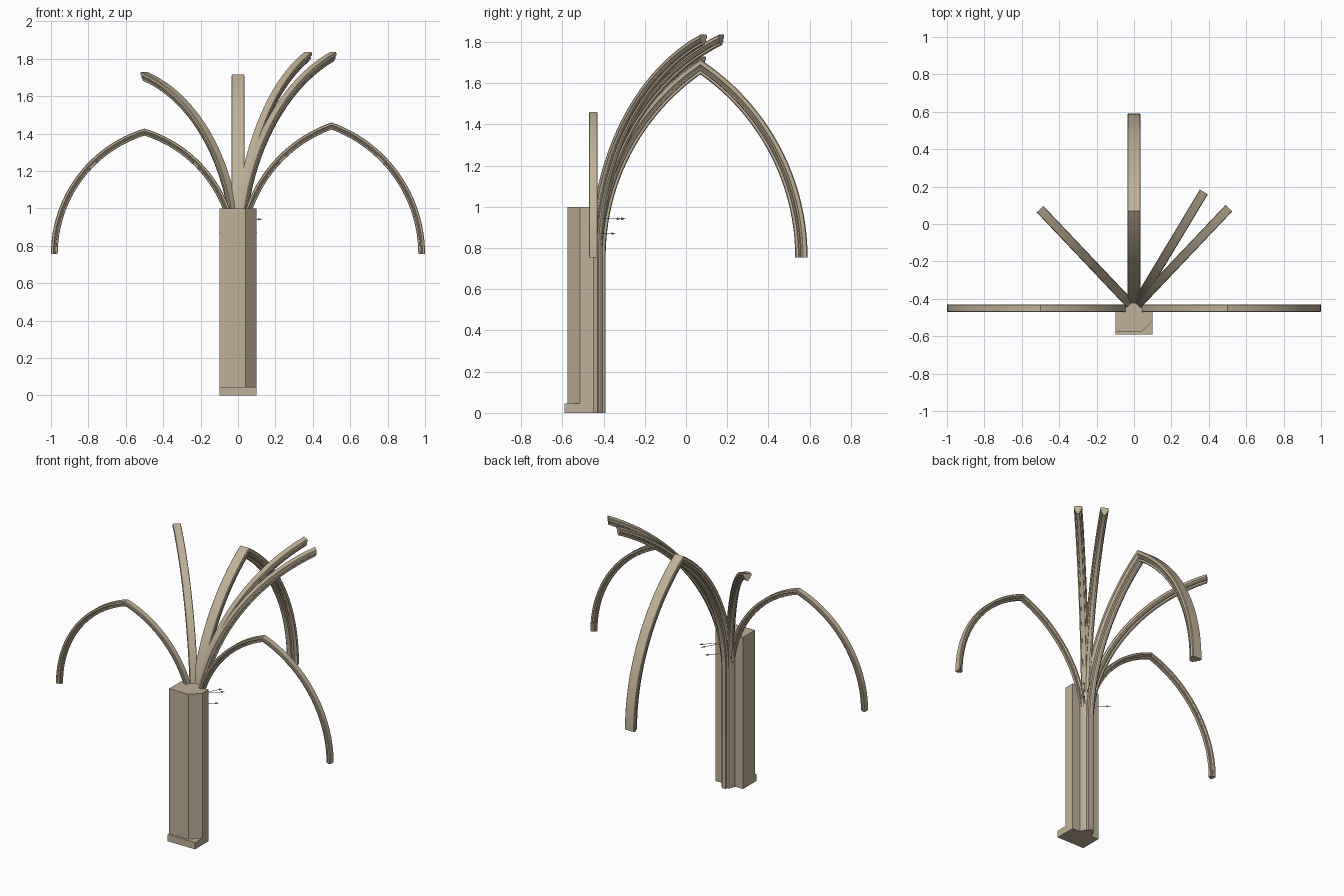
import bpy, bmesh, math
from mathutils import Vector

if "Cube" in bpy.data.objects:
    bpy.data.objects.remove(bpy.data.objects["Cube"], do_unlink=True)

stone = bpy.data.materials.new("tan_stone")
stone.use_nodes = True
TAN = (0.53, 0.44, 0.31, 1)
stone.diffuse_color = TAN
stone.node_tree.nodes["Principled BSDF"].inputs["Base Color"].default_value = TAN

AXIS_Y = -0.45     # the shaft from which all ribs spring
SPRING = 0.755     # springing height
STEPS = 24


def finish(name, bm, smooth=False):
    bmesh.ops.recalc_face_normals(bm, faces=bm.faces)
    mesh = bpy.data.meshes.new(name)
    bm.to_mesh(mesh)
    bm.free()
    mesh.materials.append(stone)
    obj = bpy.data.objects.new(name, mesh)
    bpy.context.collection.objects.link(obj)
    if smooth:
        bpy.ops.object.select_all(action='DESELECT')
        obj.select_set(True)
        bpy.context.view_layer.objects.active = obj
        bpy.ops.object.shade_smooth_by_angle(angle=math.radians(15))
    return obj


def prism(name, outline, z0, z1):
    bm = bmesh.new()
    base = bm.faces.new([bm.verts.new((x, y, z0)) for x, y in outline])
    top = bmesh.ops.extrude_face_region(bm, geom=[base])["geom"]
    bmesh.ops.translate(bm, vec=(0, 0, z1 - z0),
                        verts=[g for g in top if isinstance(g, bmesh.types.BMVert)])
    if not base.is_valid or len(bm.faces) < len(outline) + 2:
        bmesh.ops.holes_fill(bm, edges=bm.edges)
    return finish(name, bm)


# Moulded rib section: half width, depth below the outer face
HALF = [(0.44, 0), (0.5, 0.08), (0.5, 0.36), (0.4, 0.42), (0.34, 0.52),
        (0.4, 0.6), (0.38, 0.7), (0.22, 0.74), (0.22, 0.82), (0.2, 0.94), (0.1, 1)]
SECTION = HALF + [(-u, v) for u, v in reversed(HALF)]


def rib(name, angle, run, rise, width, depth, full):
    """Shaft moulding continued as a half arch, or as a full pointed arch."""
    radius = (run * run + rise * rise) / (2 * run)
    along = Vector((math.cos(angle), math.sin(angle), 0))
    across = Vector((-along.y, along.x, 0))
    origin = Vector((0, AXIS_Y, 0))

    def ring(t, mirrored=False):
        pts = []
        for u, v in SECTION:
            r = radius - v * depth
            a = t * math.acos((radius - run) / r)
            s, z = radius - r * math.cos(a), SPRING + r * math.sin(a)
            s = 2 * run - s if mirrored else s
            pts.append(origin + along * s + across * u * width + Vector((0, 0, z)))
        return pts

    half = [ring(i / STEPS) for i in range(STEPS + 1)]
    foot = [Vector((p.x, p.y, 0)) for p in half[0]]
    rings = [foot] + half
    if full:
        rings += [ring(i / STEPS, True) for i in reversed(range(STEPS))]

    bm = bmesh.new()
    loops = [[bm.verts.new(p) for p in r] for r in rings]
    n = len(SECTION)
    for a, b in zip(loops, loops[1:]):
        for i in range(n):
            j = (i + 1) % n
            bm.faces.new((a[i], a[j], b[j], b[i]))
    bm.faces.new(loops[0])
    bm.faces.new(loops[-1])
    return finish(name, bm, True)


def pointer(name, angle, z, length):
    """Thin rod with a small conical tip."""
    d = Vector((math.cos(angle), math.sin(angle), 0))
    turn = d.to_track_quat('Z', 'Y').to_matrix().to_4x4()
    bm = bmesh.new()
    tip = 0.025
    for r1, r2, size, mid in ((0.0015, 0.0015, length - tip, (length - tip) / 2),
                              (0.006, 0, tip, length - tip / 2)):
        part = bmesh.ops.create_cone(bm, cap_ends=True, segments=8,
                                     radius1=r1, radius2=r2, depth=size)["verts"]
        bmesh.ops.transform(bm, matrix=turn, verts=part)
        bmesh.ops.translate(bm, verts=part, vec=Vector((0, AXIS_Y, z)) + d * mid)
    return finish(name, bm)


# Pier with one chamfered corner, its plinth and the core of the shaft
prism("pier", [(-0.1, -0.575), (0.04, -0.575), (0.1, -0.515),
               (0.1, AXIS_Y), (-0.1, AXIS_Y)], 0.045, 1)
prism("plinth", [(-0.1, -0.59), (0.1, -0.59), (0.1, AXIS_Y), (-0.1, AXIS_Y)], 0, 0.045)
prism("shaft_core", [(0.043 * math.cos(math.pi * i / 6), AXIS_Y + 0.038 * math.sin(math.pi * i / 6))
                     for i in range(7)], 0, 1)

# Wall arches, cross arch and diagonal ribs
LEFT_DIAG = math.radians(46.5)
LEFT_STEEP = math.radians(59)
RIGHT_DIAG = math.radians(133.5)
rib("left_wall_arch", 0, 0.5, 0.705, 0.04, 0.036, True)
rib("right_wall_arch", math.pi, 0.5, 0.672, 0.04, 0.036, True)
rib("cross_arch", math.pi / 2, 0.52, 0.96, 0.07, 0.06, True)
rib("left_diagonal_rib", LEFT_DIAG, 0.737, 1.08, 0.05, 0.046, False)
rib("left_steep_rib", LEFT_STEEP, 0.725, 1.08, 0.05, 0.046, False)
rib("right_diagonal_rib", RIGHT_DIAG, 0.73, 0.975, 0.05, 0.046, False)

# Small direction pointers
pointer("left_upper_pointer", LEFT_DIAG, 0.942, 0.185)
pointer("steep_upper_pointer", LEFT_STEEP, 0.942, 0.185)
pointer("left_lower_pointer", LEFT_DIAG, 0.87, 0.15)
pointer("right_lower_pointer", RIGHT_DIAG, 0.87, 0.15)
